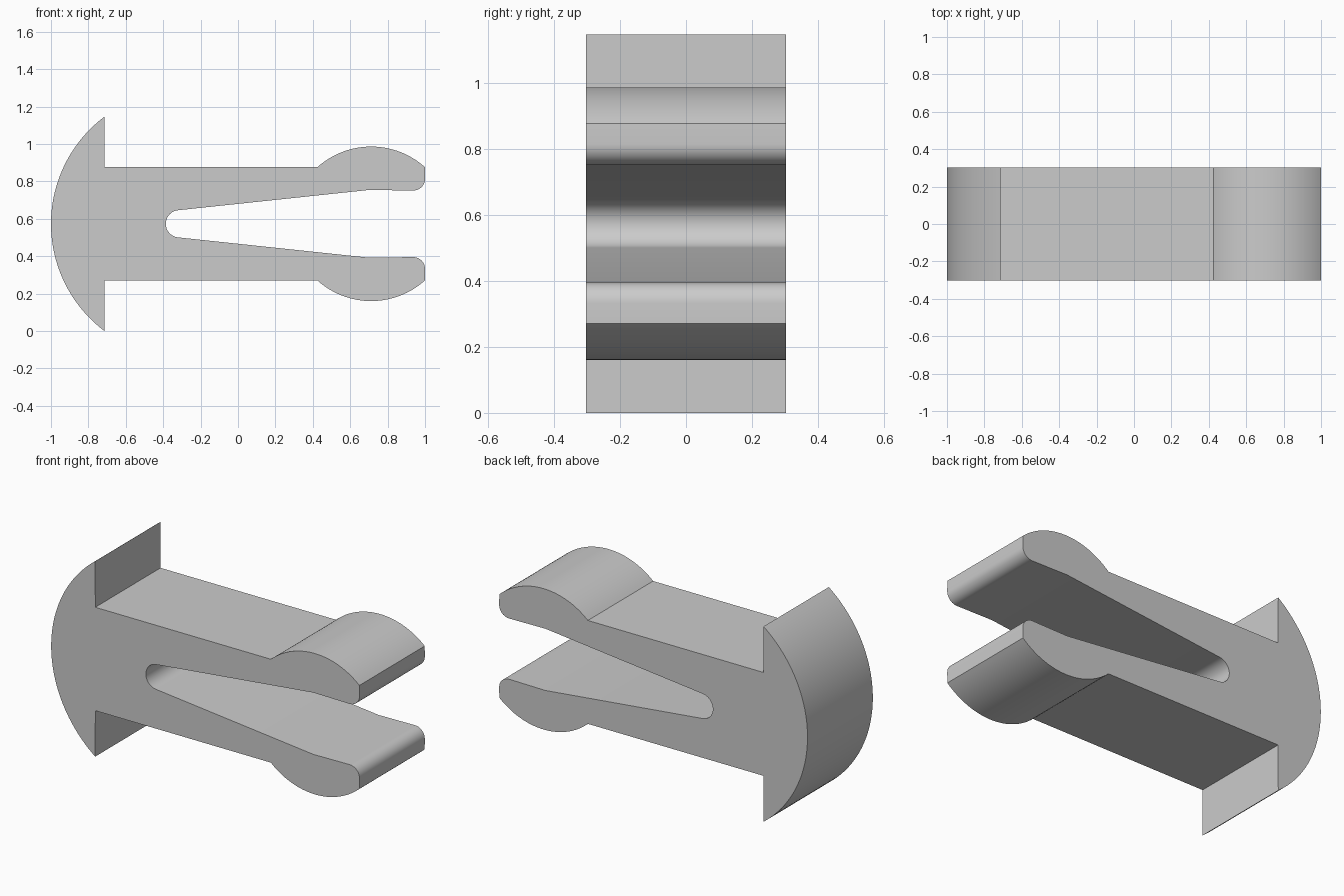
import bpy, bmesh
from math import sin, cos, radians

cube = bpy.data.objects.get("Cube")
if cube:
    bpy.data.objects.remove(cube)

MID_Z = 0.573     # height of the symmetry plane
DEPTH = 0.605


def arc(cx, cz, r, start, end, steps):
    """Points along an arc, angles in degrees."""
    angles = [radians(start + (end - start) * i / steps) for i in range(steps + 1)]
    return [(cx + r * cos(a), cz + r * sin(a)) for a in angles]


# Upper half of the outline, from the head round to the slot's end
half = arc(-0.283, 0, 0.717, 180, 127, 24)           # domed head
half += [(-0.714, 0.303)]                            # shoulder under the head
half += arc(0.712, -0.017, 0.43, 131.9, 48.1, 32)    # barb bulge
half += arc(0.937, 0.241, 0.063, 0, -90, 10)         # rounded prong tip
half += [(0.70, 0.181)]                              # start of the slot taper
half += arc(-0.313, 0, 0.073, 96, 180, 12)           # round end of the slot

# Mirror it into the closed outline and extrude
outline = half + [(x, -z) for x, z in reversed(half[1:-1])]
bm = bmesh.new()
face = bm.faces.new([bm.verts.new((x, -DEPTH / 2, MID_Z + z)) for x, z in outline])
extruded = bmesh.ops.extrude_face_region(bm, geom=[face], use_keep_orig=True)
bmesh.ops.translate(bm, vec=(0, DEPTH, 0),
                    verts=[g for g in extruded["geom"] if isinstance(g, bmesh.types.BMVert)])
bmesh.ops.recalc_face_normals(bm, faces=bm.faces)
mesh = bpy.data.meshes.new("snap_clip")
bm.to_mesh(mesh)
bm.free()
clip = bpy.data.objects.new("snap_clip", mesh)
bpy.context.collection.objects.link(clip)

# Plain grey plastic
grey = bpy.data.materials.new("grey_plastic")
grey.use_nodes = True
colour = (0.6, 0.6, 0.6, 1)
grey.diffuse_color = colour
grey.node_tree.nodes["Principled BSDF"].inputs["Base Color"].default_value = colour
mesh.materials.append(grey)

# Smooth curves, sharp corners
bpy.ops.object.select_all(action="DESELECT")
clip.select_set(True)
bpy.context.view_layer.objects.active = clip
bpy.ops.object.shade_smooth_by_angle(angle=radians(20))
